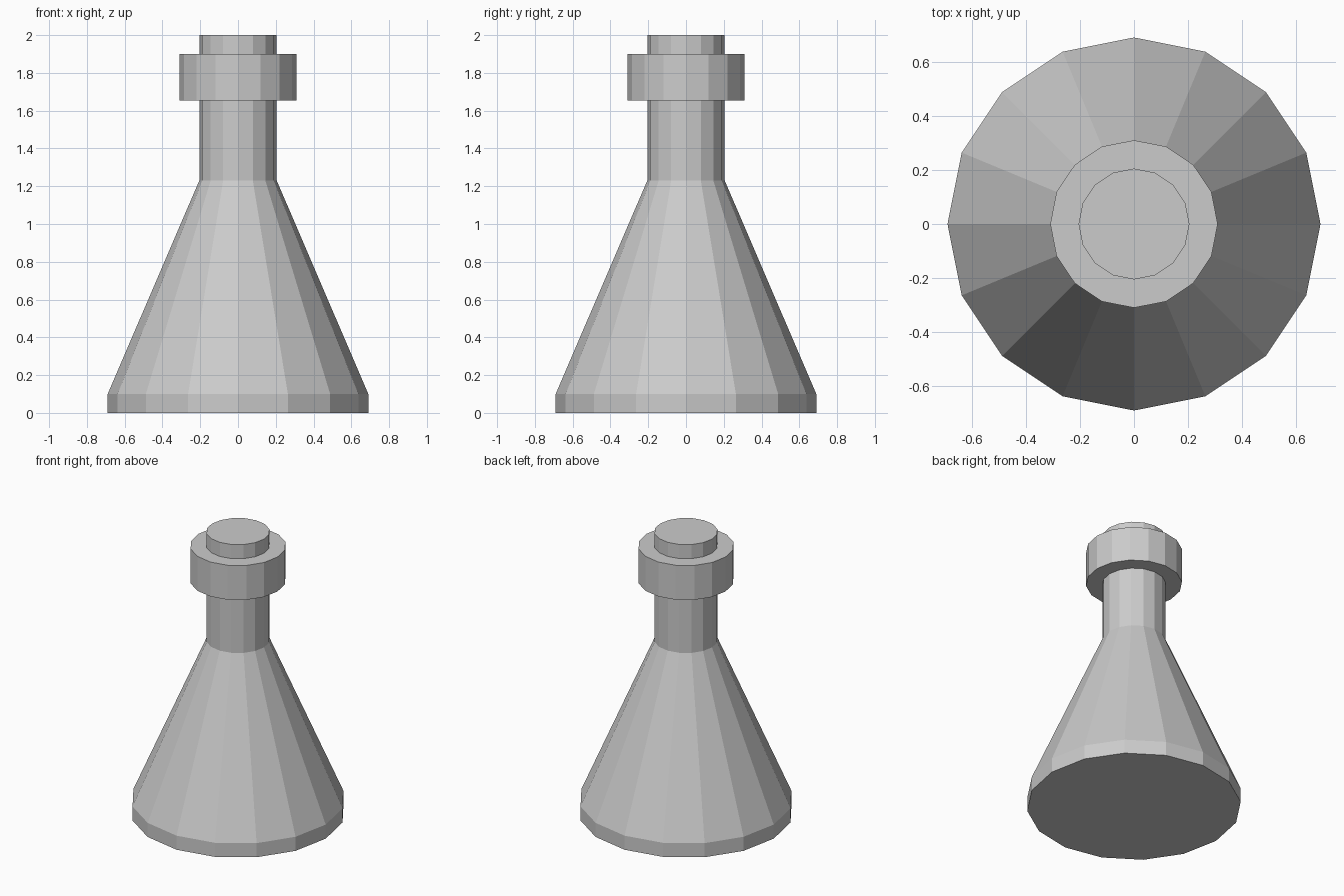
import bpy, bmesh
from math import cos, sin, tau

if "Cube" in bpy.data.objects:
    bpy.data.objects.remove(bpy.data.objects["Cube"])

SIDES = 16


def lathe(name, profile):
    """Revolve (radius, height) points into a closed, flat-faced solid."""
    bm = bmesh.new()
    rings = [[bm.verts.new((r * cos(tau * i / SIDES), r * sin(tau * i / SIDES), z))
              for i in range(SIDES)] for r, z in profile]
    for low, high in zip(rings, rings[1:]):
        for i in range(SIDES):
            j = (i + 1) % SIDES
            bm.faces.new((low[i], low[j], high[j], high[i]))
    bm.faces.new(rings[0][::-1])
    bm.faces.new(rings[-1])
    mesh = bpy.data.meshes.new(name)
    bm.to_mesh(mesh)
    bm.free()
    obj = bpy.data.objects.new(name, mesh)
    bpy.context.collection.objects.link(obj)
    return obj


BASE, NECK, COLLAR = 0.69, 0.205, 0.31

# Flask: base rim, conical body, neck, collar and mouth in one watertight profile
lathe("conical_flask", [
    (BASE, 0.0), (BASE, 0.10),
    (NECK, 1.23), (NECK, 1.655),
    (COLLAR, 1.655), (COLLAR, 1.90),
    (NECK, 1.90), (NECK, 2.0),
])
